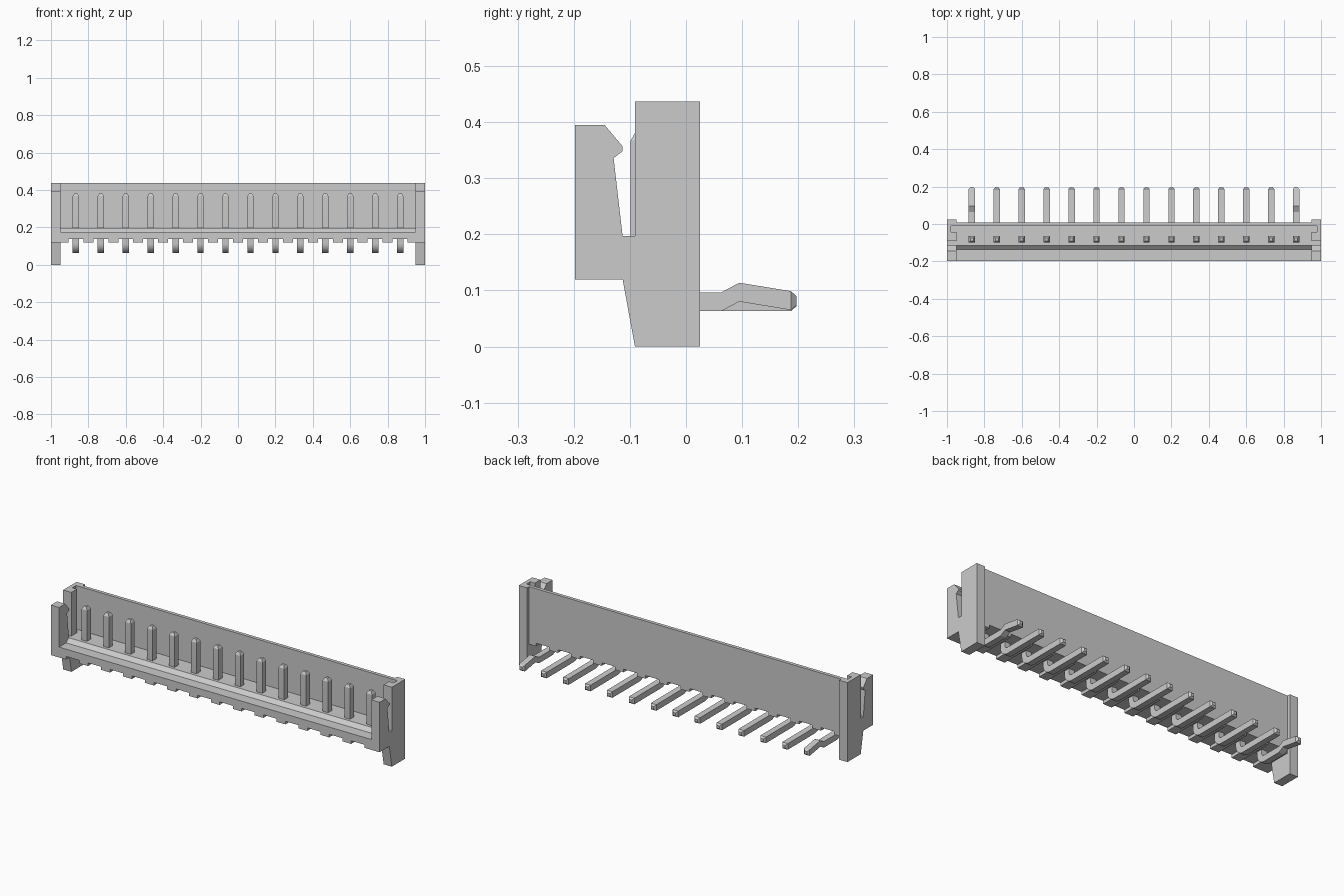
import bpy, bmesh, math

if "Cube" in bpy.data.objects:
    bpy.data.objects.remove(bpy.data.objects["Cube"])

PITCH = 1.734 / 13
PIN_X = [-0.867 + i * PITCH for i in range(14)]


def finish(name, bm):
    bmesh.ops.recalc_face_normals(bm, faces=bm.faces)
    me = bpy.data.meshes.new(name)
    bm.to_mesh(me)
    bm.free()
    ob = bpy.data.objects.new(name, me)
    bpy.context.collection.objects.link(ob)
    return ob


def extrude_x(name, profile, x0, x1):
    """Extrude a (y, z) outline along x."""
    bm = bmesh.new()
    face = bm.faces.new([bm.verts.new((x0, y, z)) for y, z in profile])
    geo = bmesh.ops.extrude_face_region(bm, geom=[face])["geom"]
    verts = [v for v in geo if isinstance(v, bmesh.types.BMVert)]
    bmesh.ops.translate(bm, verts=verts, vec=(x1 - x0, 0, 0))
    return finish(name, bm)


def boxes(name, spans):
    """Several boxes in one mesh, each (x0, x1, y0, y1, z0, z1)."""
    bm = bmesh.new()
    for x0, x1, y0, y1, z0, z1 in spans:
        for v in bmesh.ops.create_cube(bm, size=1)["verts"]:
            v.co = ((x0 + x1) / 2 + v.co.x * (x1 - x0),
                    (y0 + y1) / 2 + v.co.y * (y1 - y0),
                    (z0 + z1) / 2 + v.co.z * (z1 - z0))
    return finish(name, bm)


def cut(ob, cutter):
    mod = ob.modifiers.new("cut", "BOOLEAN")
    mod.operation = "DIFFERENCE"
    mod.solver = "EXACT"
    mod.object = cutter
    cutter.hide_render = True
    cutter.hide_set(True)


# Housing: front ledge, stepped floor and tall back wall
housing = extrude_x("housing", [
    (-0.198, 0.12), (0.008, 0.12), (0.008, 0.437), (-0.011, 0.437),
    (-0.011, 0.197), (-0.115, 0.197), (-0.137, 0.177), (-0.198, 0.177)],
    -0.95, 0.95)

# Clearance notches under the housing at each pin
cut(housing, boxes("notch_cutter", [
    (x - 0.04, x + 0.04, -0.3, 0.1, 0.05, 0.137) for x in PIN_X]))

# End plates with hooked latch arm, foot and inner guide groove
plate = [(-0.198, 0.12), (-0.113, 0.12), (-0.091, 0), (0.025, 0),
         (0.025, 0.437), (-0.091, 0.437), (-0.091, 0.197), (-0.113, 0.197),
         (-0.129, 0.336), (-0.113, 0.348), (-0.113, 0.357),
         (-0.145, 0.395), (-0.198, 0.395)]
groove = boxes("groove_cutter", [
    (-0.978, 0.978, -0.043, -0.011, 0.197, 0.5)])
for side, s in (("left", -1), ("right", 1)):
    cut(extrude_x(side + "_end_plate", plate, s * 0.95, s), groove)


def pin(name, x, tail):
    """Square bent pin; rings are (y, z, normal angle, half width)."""
    h, tip = 0.0168, 0.008
    rings = [(-0.082, 0.382, 0, tip), (-0.082, 0.367, 0, h)]
    for i in range(7):
        a = math.pi / 2 * i / 6
        rings.append((-0.047 - 0.035 * math.cos(a),
                      0.115 - 0.035 * math.sin(a), a, h))
    rings += [(y, z, math.pi / 2, w) for y, z, w in tail]
    bm = bmesh.new()
    prev = None
    for y, z, a, w in rings:
        ny, nz = math.cos(a) * w, math.sin(a) * w
        ring = [bm.verts.new((x + sx * w, y + sn * ny, z + sn * nz))
                for sx, sn in ((-1, -1), (1, -1), (1, 1), (-1, 1))]
        if prev:
            for k in range(4):
                n = (k + 1) % 4
                bm.faces.new((prev[k], prev[n], ring[n], ring[k]))
        else:
            bm.faces.new(ring)
        prev = ring
    bm.faces.new(prev)
    return finish(name, bm)


# Contact pins: straight tails, kinked ones at both ends
straight = [(0.187, 0.08, 0.0168), (0.197, 0.08, 0.008)]
kinked = [(0.063, 0.08, 0.0168), (0.095, 0.097, 0.0168),
          (0.187, 0.082, 0.0168), (0.197, 0.082, 0.008)]
for i, x in enumerate(PIN_X):
    ob = pin(f"pin_{i + 1}", x, kinked if i in (0, 13) else straight)
    bpy.ops.object.select_all(action="DESELECT")
    ob.select_set(True)
    bpy.context.view_layer.objects.active = ob
    bpy.ops.object.shade_smooth_by_angle(angle=math.radians(20))
